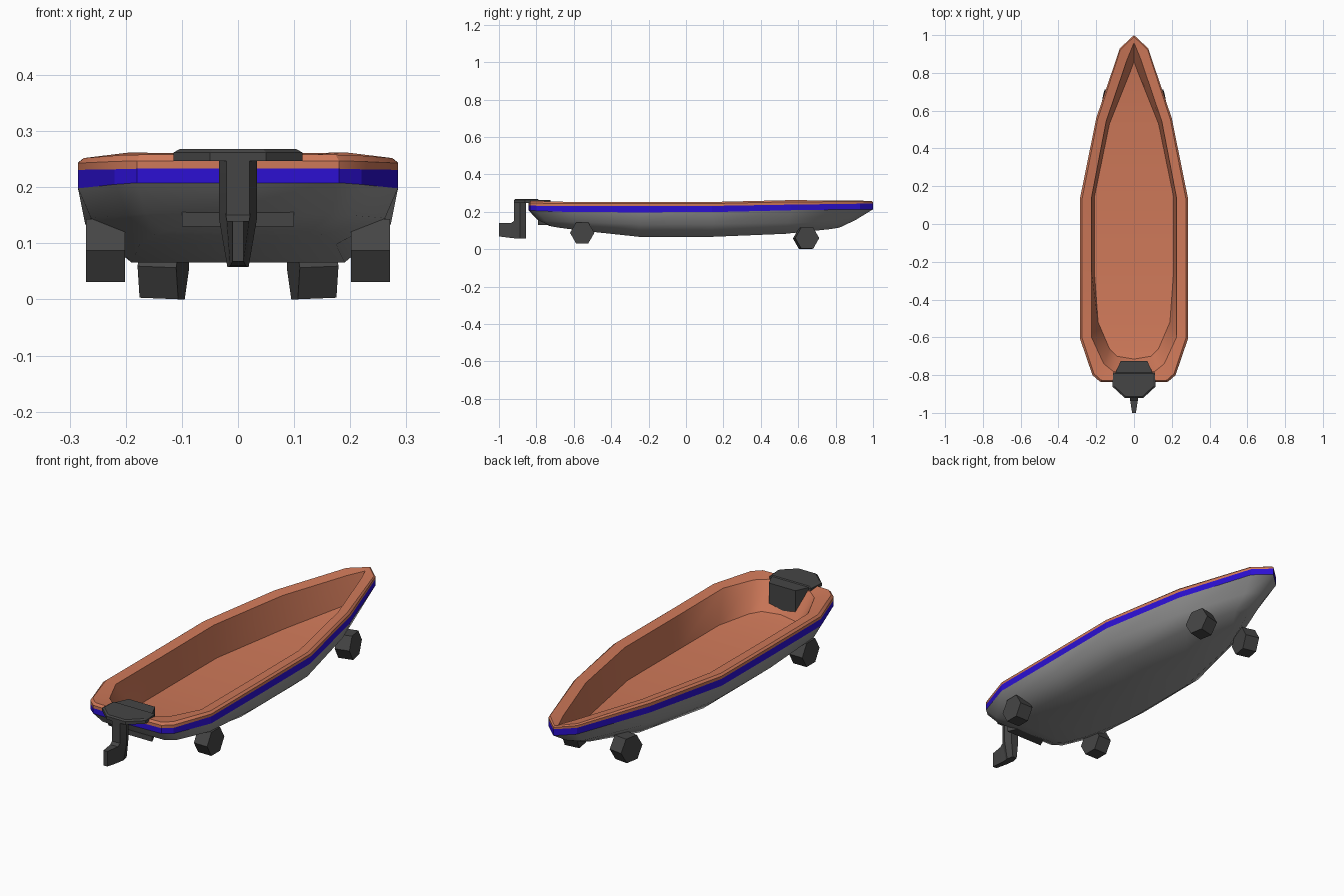
import bpy, bmesh, math

if "Cube" in bpy.data.objects:
    bpy.data.objects.remove(bpy.data.objects["Cube"])


def material(name, rgb):
    m = bpy.data.materials.new(name)
    m.diffuse_color = (*rgb, 1)
    m.use_nodes = True
    m.node_tree.nodes["Principled BSDF"].inputs["Base Color"].default_value = m.diffuse_color
    return m


ORANGE = material("orange", (0.62, 0.19, 0.10))
BLUE = material("blue", (0.025, 0.005, 0.65))
DARK = material("dark_grey", (0.06, 0.06, 0.06))
GREY = material("hull_grey", (0.3, 0.3, 0.3))


def finish(name, verts, faces, mat, angle=None, fix=False):
    me = bpy.data.meshes.new(name)
    me.from_pydata(verts, [], faces)
    if fix:
        bm = bmesh.new()
        bm.from_mesh(me)
        bmesh.ops.recalc_face_normals(bm, faces=bm.faces)
        bm.to_mesh(me)
        bm.free()
    me.materials.append(mat)
    ob = bpy.data.objects.new(name, me)
    bpy.context.collection.objects.link(ob)
    if angle:
        bpy.ops.object.select_all(action='DESELECT')
        ob.select_set(True)
        bpy.context.view_layer.objects.active = ob
        bpy.ops.object.shade_smooth_by_angle(angle=math.radians(angle))
    return ob


def full(half):
    """Half outline from bow to stern, mirrored into a closed ring."""
    return half + [(-x, y, z) for x, y, z in half[-2:0:-1]]


def shell(name, halves, mat, cap=None, angle=None):
    """Skin between rings; cap is 'first' or 'last' ring closed by strips."""
    rings = [full(h) for h in halves]
    n = len(rings[0])
    verts = [p for r in rings for p in r]
    faces = []
    for k in range(len(rings) - 1):
        for i in range(n):
            j = (i + 1) % n
            faces.append((k*n + i, k*n + j, (k+1)*n + j, (k+1)*n + i))
    if cap:
        base = 0 if cap == 'first' else (len(rings) - 1) * n
        for i in range(n // 2):
            f = list(dict.fromkeys((i, i + 1, n - i - 1, (n - i) % n)))
            f = [base + v for v in f]
            faces.append(f[::-1] if cap == 'first' else f)
    return finish(name, verts, faces, mat, angle)


def solid(name, loops, mat, angle=None):
    """Closed body through a stack of equal-length loops."""
    n = len(loops[0])
    verts = [p for l in loops for p in l]
    faces = [tuple(range(n)), tuple(range(len(verts) - n, len(verts)))]
    for k in range(len(loops) - 1):
        for i in range(n):
            j = (i + 1) % n
            faces.append((k*n + i, k*n + j, (k+1)*n + j, (k+1)*n + i))
    return finish(name, verts, faces, mat, angle, True)


# Shared plan outline, bow to stern
outline = [(0, 1.0), (.075, .93), (.2, .56), (.285, .14), (.285, -.25),
           (.285, -.61), (.22, -.8), (.18, -.835), (0, -.842)]


def at(zs, s=1.0, dy=0.0):
    return [(x * s, y - math.copysign(dy, y), z) for (x, y), z in zip(outline, zs)]


band_low = at([.213, .213, .208, .198, .197, .198, .205, .208, .208])
band_top = at([.243, .243, .238, .231, .230, .231, .232, .233, .233])
rim_side = at([.252, .254, .253, .244, .243, .243, .246, .247, .247])
rim_top = at([.257, .260, .262, .252, .251, .252, .257, .258, .258], .965, .008)

# Hull: bilge ring and flat keel ring
bilge = [(0, .905, .155), (.055, .86, .15), (.175, .545, .14), (.272, .135, .135),
         (.272, -.25, .133), (.262, -.59, .145), (.20, -.75, .15), (.165, -.785, .153), (0, -.795, .157)]
keel = [(0, .82, .115), (.035, .77, .107), (.125, .53, .082), (.19, .14, .066),
        (.19, -.25, .066), (.175, -.55, .098), (.15, -.68, .115), (.13, -.72, .122), (0, -.735, .126)]
shell("hull", [band_low, bilge, keel], GREY, 'last', 50)

# Blue stripe around the boat
shell("stripe", [band_top, band_low], BLUE)

# Orange rim, inner walls and floor
inner = [(0, .96, .25), (.035, .875, .252), (.147, .545, .252), (.225, .14, .245),
         (.225, -.25, .244), (.225, -.6, .245), (.16, -.74, .249), (.11, -.78, .25), (0, -.785, .25)]
floor = [(0, .86, .142), (.022, .80, .132), (.13, .53, .102), (.21, .14, .092),
         (.21, -.25, .092), (.19, -.52, .108), (.13, -.66, .125), (.09, -.70, .132), (0, -.715, .135)]
shell("rim_and_floor", [floor, inner, rim_top, rim_side, band_top], ORANGE, 'first', 30)


# Outboard motor
def plan(pts, z):
    return [(x, y, z) for x, y in pts] + [(-x, y, z) for x, y in pts[::-1]]


head = [(.05, -.92), (.115, -.86), (.11, -.785)]
solid("motor_head", [plan(head, .247), plan(head, .262),
                     plan([(x * .9, -.85 + (y + .85) * .9) for x, y in head], .268)], DARK)
solid("motor_bracket", [plan([(.10, -.79), (.07, -.725)], z) for z in (.13, .264)], DARK)


def leg_ring(w, z):
    return plan([(w * .6, -.92), (w, -.888), (w * .6, -.856)], z)


solid("motor_leg", [leg_ring(.034, .25), leg_ring(.034, .145), leg_ring(.019, .058)], DARK, 35)
solid("motor_skeg", [
    [(-.024, -.90, .165), (.024, -.90, .165), (.016, -.90, .058), (-.016, -.90, .058)],
    [(-.02, -.935, .14), (.02, -.935, .14), (.014, -.935, .06), (-.014, -.935, .06)],
    [(-.01, -1.0, .14), (.01, -1.0, .14), (.01, -1.0, .068), (-.01, -1.0, .068)]], DARK)


# Hexagonal wheels
def wheel(name, x, y, z, width, turn=0, lean=0):
    hexa = [(math.cos(i * math.pi / 3) * .065, math.sin(i * math.pi / 3) * .065) for i in range(6)]
    ob = solid(name, [[(s * width / 2, a, b) for a, b in hexa] for s in (-1, 1)], DARK)
    ob.location = (x, y, z)
    ob.rotation_euler = (0, lean, turn)


for side, s in (("right", 1), ("left", -1)):
    wheel("rear_wheel_" + side, s * .236, -.555, .087, .07)
    wheel("front_wheel_" + side, s * .133, .642, .058, .07, s * .18, s * -.04)
